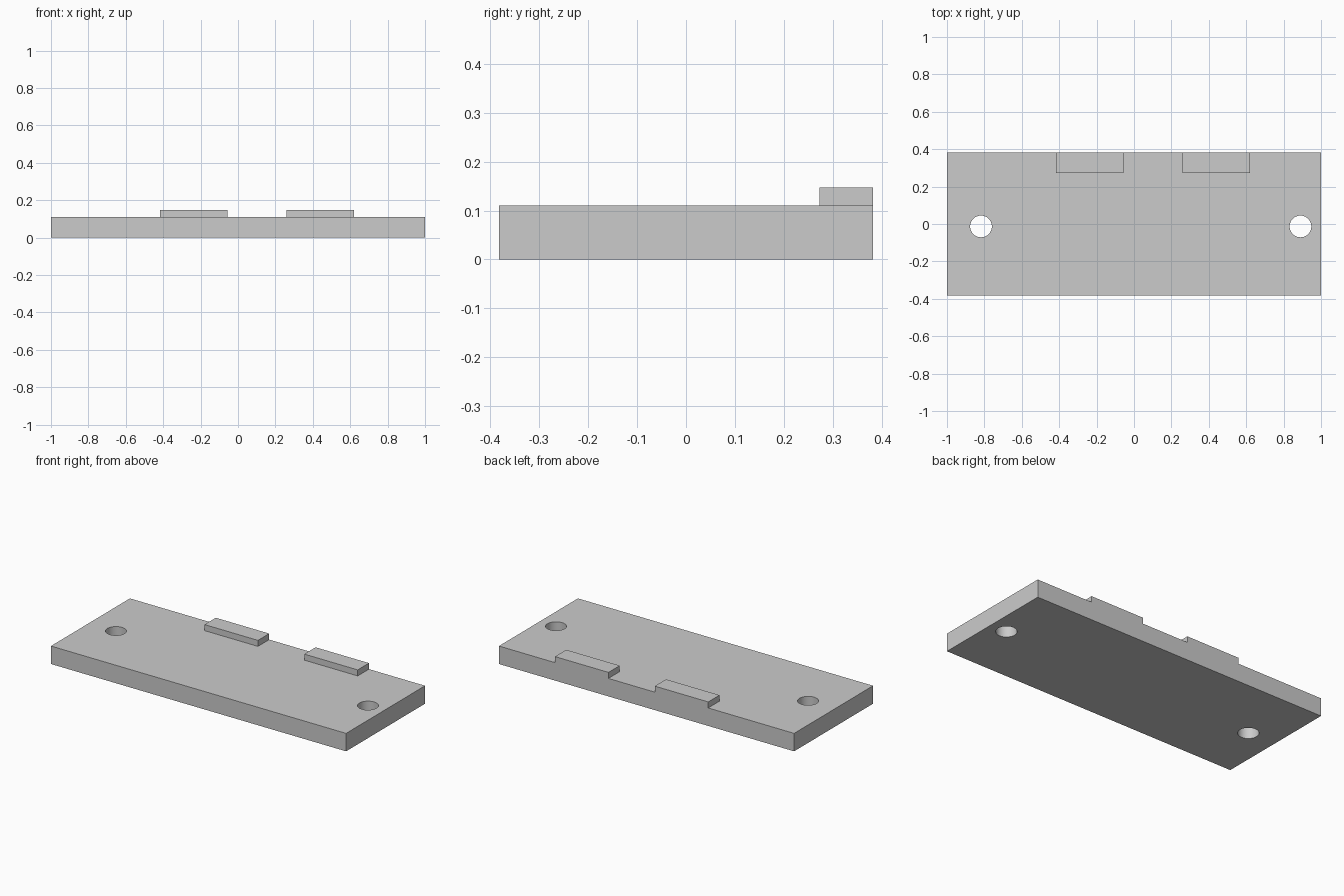
import bpy
from mathutils import Vector

if "Cube" in bpy.data.objects:
    bpy.data.objects.remove(bpy.data.objects["Cube"], do_unlink=True)

grey = bpy.data.materials.new("plain grey")
grey.use_nodes = True
color = (0.6, 0.6, 0.6, 1)
grey.diffuse_color = color
grey.node_tree.nodes["Principled BSDF"].inputs["Base Color"].default_value = color

HALF_DEPTH, THICKNESS, TAB_TOP = 0.382, 0.11, 0.147


def box(name, low, high):
    low, high = Vector(low), Vector(high)
    bpy.ops.mesh.primitive_cube_add(size=1, location=(low + high) / 2)
    ob = bpy.context.object
    ob.name = name
    ob.scale = high - low
    bpy.ops.object.transform_apply(location=False, rotation=False, scale=True)
    ob.data.materials.append(grey)
    return ob


def drill(ob, x, y, radius):
    bpy.ops.mesh.primitive_cylinder_add(vertices=64, radius=radius, depth=1, location=(x, y, 0))
    cutter = bpy.context.object
    cutter.name = "hole_cutter"
    cutter.hide_render = True
    cutter.data.materials.append(grey)
    mod = ob.modifiers.new("hole", "BOOLEAN")
    mod.operation, mod.solver, mod.object = "DIFFERENCE", "EXACT", cutter
    bpy.context.view_layer.objects.active = ob
    bpy.ops.object.modifier_apply(modifier=mod.name)
    bpy.data.objects.remove(cutter, do_unlink=True)


# Base plate with a mounting hole near each end
plate = box("base_plate", (-1, -HALF_DEPTH, 0), (1, HALF_DEPTH, THICKNESS))
for x in (-0.818, 0.89):
    drill(plate, x, -0.013, 0.058)
bpy.ops.object.select_all(action="DESELECT")
plate.select_set(True)
bpy.context.view_layer.objects.active = plate
bpy.ops.object.shade_smooth_by_angle()

# Raised tabs flush with the back edge
for name, x in (("right_tab", -0.418), ("left_tab", 0.258)):
    box(name, (x, 0.273, THICKNESS), (x + 0.362, HALF_DEPTH, TAB_TOP))
